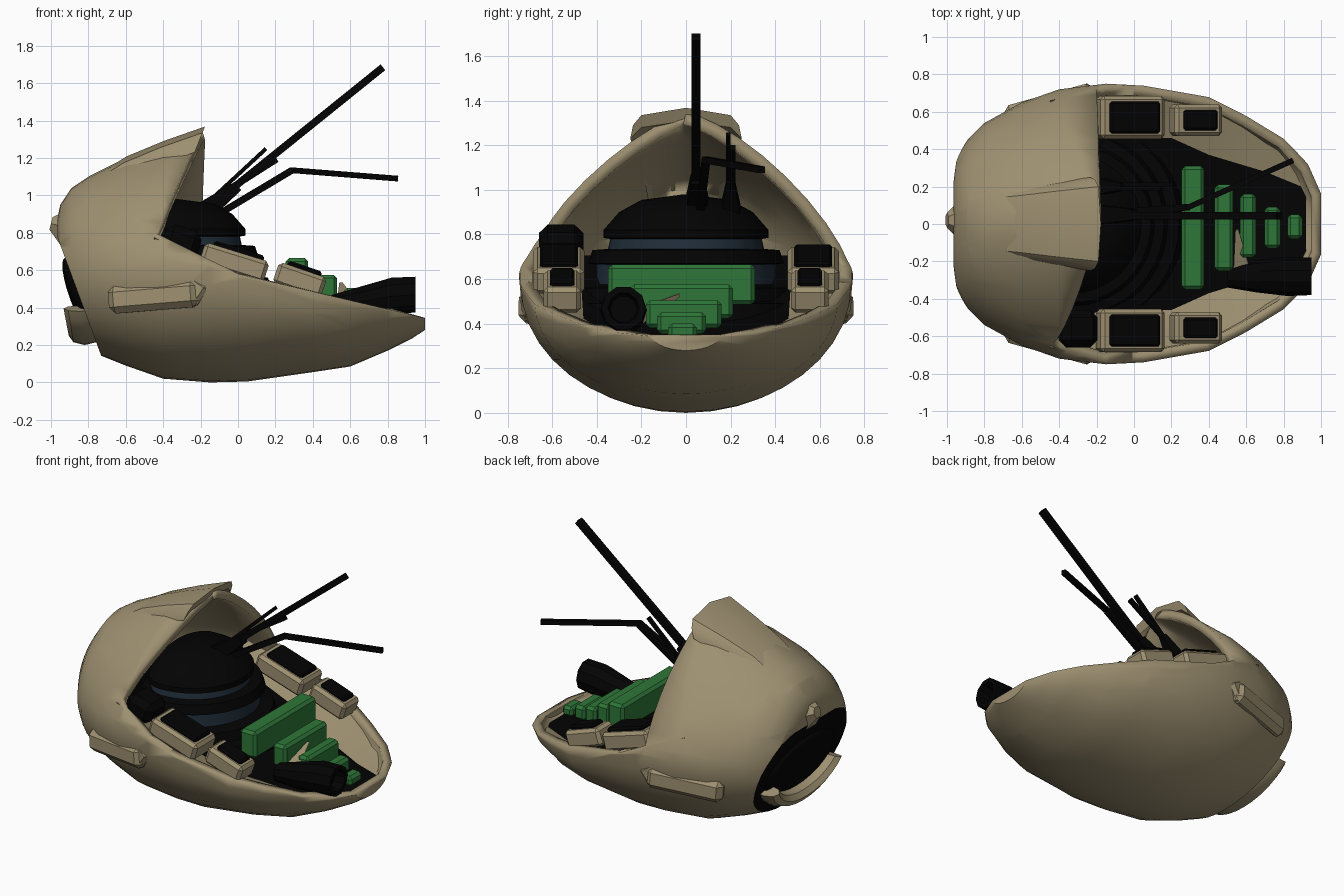
import bpy, bmesh, math
from mathutils import Vector, Matrix, Euler

cube = bpy.data.objects.get("Cube")
if cube:
    bpy.data.objects.remove(cube, do_unlink=True)


def material(name, rgb):
    m = bpy.data.materials.new(name)
    m.use_nodes = True
    m.diffuse_color = (*rgb, 1)
    m.node_tree.nodes["Principled BSDF"].inputs["Base Color"].default_value = (*rgb, 1)
    return m


TAN = material("sand tan", (0.34, 0.28, 0.165))
BLACK = material("matte black", (0.001, 0.001, 0.001))
GREEN = material("panel green", (0.027, 0.18, 0.04))
BLUE = material("slate blue", (0.014, 0.026, 0.04))


def finish(name, bm, *mats, smooth=True):
    me = bpy.data.meshes.new(name)
    bm.to_mesh(me)
    bm.free()
    for m in mats:
        me.materials.append(m)
    ob = bpy.data.objects.new(name, me)
    bpy.context.collection.objects.link(ob)
    if smooth:
        bpy.ops.object.select_all(action='DESELECT')
        ob.select_set(True)
        bpy.context.view_layer.objects.active = ob
        bpy.ops.object.shade_smooth_by_angle(angle=math.radians(32))
    return ob


def loft(rings, closed=True):
    """Skin a list of point rings; closed rings also get end caps."""
    bm = bmesh.new()
    rows = [[bm.verts.new(p) for p in r] for r in rings]
    n = len(rows[0])
    for a, b in zip(rows, rows[1:]):
        for i in range(n if closed else n - 1):
            j = (i + 1) % n
            bm.faces.new((a[i], a[j], b[j], b[i]))
    if closed:
        bm.faces.new(rows[0])
        bm.faces.new(rows[-1])
    bmesh.ops.recalc_face_normals(bm, faces=bm.faces)
    return bm


def box(name, loc, size, mat, rot=(0, 0, 0), bevel=0.015):
    bm = bmesh.new()
    bmesh.ops.create_cube(bm, size=1)
    bmesh.ops.scale(bm, vec=size, verts=bm.verts)
    bmesh.ops.bevel(bm, geom=bm.edges[:], offset=bevel, segments=1, affect='EDGES')
    bmesh.ops.transform(bm, verts=bm.verts,
                        matrix=Matrix.Translation(loc) @ Euler(rot).to_matrix().to_4x4())
    return finish(name, bm, mat, smooth=False)


def rod(name, a, b, r1, r2, mat, sides=4):
    a, b = Vector(a), Vector(b)
    d = b - a
    bm = bmesh.new()
    bmesh.ops.create_cone(bm, cap_ends=True, segments=sides, radius1=r1, radius2=r2, depth=d.length)
    bmesh.ops.rotate(bm, verts=bm.verts, matrix=Matrix.Rotation(math.pi / sides, 3, 'Z'))
    bmesh.ops.transform(bm, verts=bm.verts, matrix=Matrix.Translation((a + b) / 2)
                        @ d.to_track_quat('Z', 'Y').to_matrix().to_4x4())
    return finish(name, bm, mat)


def rim(x):
    return 0.58 - (0.5 if x < 0 else 0.235) * x


# Hull: x, bottom, top, half width, widest height, roundness of the upper half
stations = [(-0.965, 0.42, 0.88, 0.27, 0.64, 2), (-0.95, 0.3, 0.95, 0.36, 0.61, 2),
            (-0.89, 0.23, 1.04, 0.45, 0.6, 1.9), (-0.8, 0.17, 1.1, 0.54, 0.6, 1.8),
            (-0.6, 0.09, 1.2, 0.65, 0.6, 1.65), (-0.4, 0.02, 1.28, 0.72, 0.62, 1.5),
            (-0.15, 0, 1.36, 0.75, 0.62, 1.35), (0.05, 0.005, 1.36, 0.74, 0.57, 1.4),
            (0.4, 0.055, 1.1, 0.68, 0.5, 2), (0.6, 0.085, 0.9, 0.58, 0.46, 2),
            (0.8, 0.17, 0.75, 0.46, 0.42, 2), (0.93, 0.235, 0.6, 0.33, 0.4, 2),
            (1, 0.28, 0.45, 0.17, 0.37, 2)]


def section(x, bot, top, hw, zw, power):
    ring = []
    for i in range(40):
        a = 2 * math.pi * i / 40
        c, s = math.cos(a), math.sin(a)
        e = 2 / power if s > 0 else 1
        y = math.copysign(abs(c) ** e, c) * hw
        z = zw + (abs(s) ** e * (top - zw) if s > 0 else s * (zw - bot))
        ring.append((x, y, z))
    return ring


bm = loft([section(*s) for s in stations])
# Slice off the tail and close it with a dark mouth
cut = bmesh.ops.bisect_plane(bm, geom=bm.verts[:] + bm.edges[:] + bm.faces[:],
                             plane_co=(-0.93, 0, 0.68), plane_no=(-0.46, 0, -0.17), clear_outer=True)
edges = [e for e in cut["geom_cut"] if isinstance(e, bmesh.types.BMEdge)]
for f in bmesh.ops.contextual_create(bm, geom=edges)["faces"]:
    f.material_index = 1
# Open the cockpit above the rim; the hood edge is swept on the right, upright on the left
right_co, right_no = Vector((-0.41, 0, 0.85)), Vector((0.52, 0, -0.22))
left_co, left_no = Vector((-0.19, 0, 1.37)), Vector((1, -0.04, -0.06))
for co, no in ((right_co, right_no), (left_co, left_no),
               ((0, 0, 0.58), (0.5, 0, 1)), ((0, 0, 0.58), (0.235, 0, 1))):
    bmesh.ops.bisect_plane(bm, geom=bm.verts[:] + bm.edges[:] + bm.faces[:], plane_co=co, plane_no=no)
gone = []
for f in bm.faces:
    c = f.calc_center_median()
    ahead = (c - left_co).dot(left_no) if c.y > 0 else (c - right_co).dot(right_no)
    if c.z > rim(c.x) and ahead > 0:
        gone.append(f)
bmesh.ops.delete(bm, geom=gone, context='FACES')
hull = finish("hull", bm, TAN, BLACK)
wall = hull.modifiers.new("wall", 'SOLIDIFY')
wall.thickness = 0.055
wall.offset = -1

# Brow plate along the top of the hood
shape = [(-1, -0.13), (-0.95, -0.07), (-0.8, -0.025), (0, 0.008), (0.8, -0.025), (0.95, -0.07), (1, -0.13),
         (0.8, -0.08), (0, -0.05), (-0.8, -0.08)]
brow = [(-0.87, 1.03, 0.16), (-0.6, 1.2, 0.19), (-0.4, 1.283, 0.22), (-0.18, 1.36, 0.25)]
finish("brow_plate", loft([[(x + dz * 0.4, w * u, z + dz) for u, dz in shape] for x, z, w in brow]), TAN)

# Tail: dark mouth bulge, lower lip and pointed crest
bm = bmesh.new()
bmesh.ops.create_uvsphere(bm, u_segments=24, v_segments=12, radius=1)
bmesh.ops.transform(bm, verts=bm.verts, matrix=Matrix.Translation((-0.85, 0, 0.46))
                    @ Matrix.Rotation(-0.354, 4, 'Y') @ Matrix.Diagonal((0.05, 0.36, 0.22, 1)))
finish("mouth", bm, BLACK)
rings = []
for i in range(13):
    a = math.radians(-72 + 144 * i / 12)
    p = Vector((-0.86 + 0.04 * math.cos(a), 0.35 * math.sin(a), 0.46 - 0.21 * math.cos(a)))
    out = Vector((0, math.sin(a), -math.cos(a)))
    rings.append([p + 0.05 * out * math.cos(t) + Vector((0.085 * math.sin(t), 0, 0))
                  for t in (k * math.pi / 4 for k in range(8))])
finish("lower_lip", loft(rings), TAN)
rod("tail_crest", (-0.88, 0.02, 0.82), (-1, 0.02, 0.85), 0.16, 0.04, TAN, 6)

# Deck and the side ledges that join it to the hull
deck = [(-0.45, 0.62, 0.66, 0.1), (-0.2, 0.47, 0.71, 0.1), (0.2, 0.46, 0.68, 0.11),
        (0.4, 0.37, 0.64, 0.12), (0.7, 0.28, 0.5, 0.11), (0.92, 0.19, 0.31, 0.05)]
finish("deck", loft([[(x, -w, rim(x) - d), (x, w, rim(x) - d)] for x, w, o, d in deck], False), BLACK)
for side, s in (("left", 1), ("right", -1)):
    finish("ledge_" + side, loft([[(x, s * o, rim(x) - 0.03), (x, s * w, rim(x) - d)]
                                  for x, w, o, d in deck], False), TAN)

# Stepped round turret with blue bands, flattened toward the tail
profile = [(0.01, 0.98), (0.2, 0.955), (0.3, 0.9), (0.37, 0.82), (0.37, 0.785), (0.34, 0.78), (0.35, 0.735),
           (0.42, 0.73), (0.44, 0.67), (0.4, 0.665), (0.41, 0.575), (0.49, 0.56), (0.51, 0.5),
           (0.57, 0.49), (0.6, 0.4)]
rings = []
for r, z in profile:
    ring = []
    for i in range(40):
        a = math.pi * i / 20
        c = math.cos(a)
        ring.append((-0.33 + r * c * (1 if c > 0 else 0.6), r * math.sin(a), z))
    rings.append(ring)
bm = loft(rings)
for f in bm.faces:
    z = f.calc_center_median().z
    f.material_index = int((0.75 < z < 0.77 or 0.6 < z < 0.64) and len(f.verts) == 4)
finish("turret", bm, BLACK, BLUE)

# Consoles with inset black pads, and flank fins
for side, s in (("left", 1), ("right", -1)):
    for n, x, y, z, lx, ly, tilt in (("rear", -0.02, 0.57, 0.64, 0.36, 0.23, 0.3),
                                     ("fore", 0.33, 0.555, 0.545, 0.27, 0.17, 0.33)):
        box(f"{n}_console_{side}", (x, s * y, z), (lx, ly, 0.12), TAN, (0, tilt, 0), 0.02)
        box(f"{n}_pad_{side}", (x + 0.015, s * y, z + 0.03), (lx - 0.08, ly - 0.06, 0.1), BLACK,
            (0, tilt, 0), 0.012)
    box("flank_fin_" + side, (-0.45, s * 0.65, 0.46), (0.5, 0.09, 0.15), TAN, (0, -0.08, s * 0.27), 0.035)
    box("flank_block_" + side, (-0.27, s * 0.69, 0.51), (0.2, 0.07, 0.14), TAN, (0, 0.6, s * 0.2), 0.02)
box("side_pod", (-0.3, -0.56, 0.755), (0.2, 0.2, 0.15), BLACK, (0, 0.3, 0), 0.04)

# Row of green slats, shrinking toward the bow
for i, (x, y0, y1, top, w) in enumerate([(0.315, -0.35, 0.31, 0.665, 0.12), (0.48, -0.25, 0.21, 0.575, 0.1),
                                         (0.61, -0.18, 0.16, 0.505, 0.085), (0.74, -0.13, 0.09, 0.45, 0.085),
                                         (0.86, -0.08, 0.05, 0.4, 0.08)]):
    tall = 0.18 - 0.028 * i
    box(f"green_slat_{i + 1}", (x, (y0 + y1) / 2, top - tall / 2), (w, y1 - y0, tall), GREEN, bevel=0.018)

# Flared barrel with a hollow muzzle, and a small fin beside it
bm = loft([[(x, -0.28 + r * math.cos(a), z + r * math.sin(a)) for a in (k * math.pi / 5 for k in range(10))]
           for x, z, r in ((0.5, 0.41, 0.06), (0.65, 0.43, 0.085), (0.82, 0.46, 0.105),
                           (0.95, 0.47, 0.1), (0.95, 0.47, 0.07), (0.88, 0.465, 0.06))])
finish("barrel", bm, BLACK)
rod("small_fin", (0.58, -0.28, 0.41), (0.55, -0.03, 0.53), 0.06, 0.01, TAN, 3)

# Antennas and their bases
rod("main_base", (-0.2, 0.05, 0.9), (0, 0.05, 1.05), 0.08, 0.04, BLACK)
rod("small_base", (-0.2, 0.2, 0.88), (-0.06, 0.2, 1.04), 0.07, 0.025, BLACK)
for name, a, b, r in (("long_antenna", (-0.15, 0.045, 0.94), (0.775, 0.045, 1.685), 0.028),
                      ("bent_antenna_lower", (-0.12, 0.06, 0.89), (0.29, 0.09, 1.135), 0.025),
                      ("bent_antenna_upper", (0.28, 0.085, 1.135), (0.85, 0.34, 1.09), 0.021),
                      ("short_antenna_1", (-0.12, 0.19, 1.0), (0.15, 0.19, 1.25), 0.015),
                      ("short_antenna_2", (-0.12, 0.21, 0.98), (0.21, 0.21, 1.19), 0.018)):
    rod(name, a, b, r, r, BLACK)
